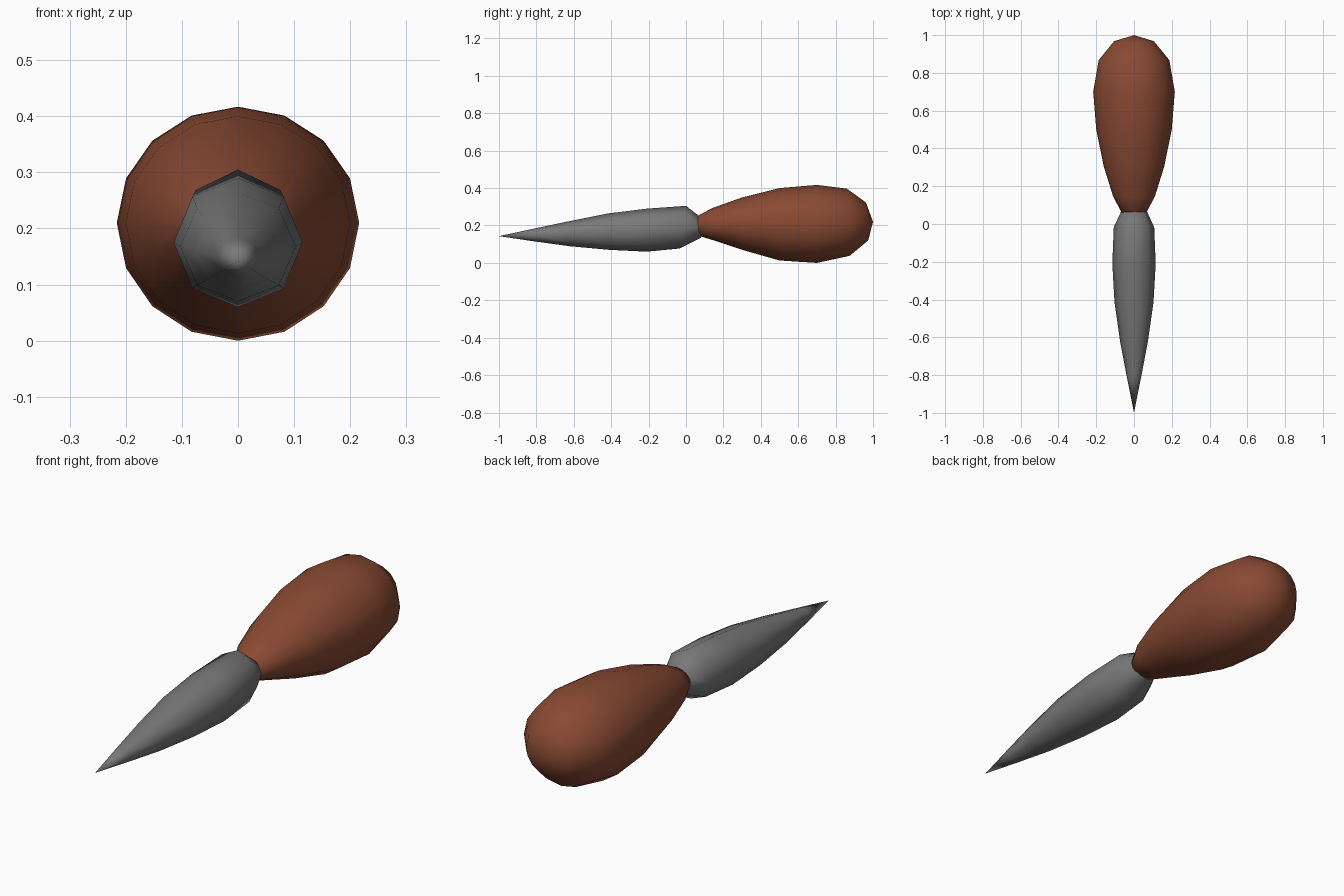
import bpy, bmesh, math

if "Cube" in bpy.data.objects:
    bpy.data.objects.remove(bpy.data.objects["Cube"])


def material(name, rgb):
    m = bpy.data.materials.new(name)
    m.diffuse_color = (*rgb, 1)
    m.use_nodes = True
    m.node_tree.nodes["Principled BSDF"].inputs["Base Color"].default_value = m.diffuse_color
    return m


def loft(name, sides, rings, tip, mat, angle):
    """Rings: (y at top, y at bottom, half width, z side, z top, z bottom); closes on a tip."""
    bm = bmesh.new()
    loops = []
    for yt, yb, w, zc, zt, zb in rings:
        loop = []
        for i in range(sides):
            a = 2 * math.pi * i / sides
            s = math.sin(a)
            z = zc + s * ((zt - zc) if s > 0 else (zc - zb))
            y = yb + (yt - yb) * (s + 1) / 2
            loop.append(bm.verts.new((w * math.cos(a), y, z)))
        loops.append(loop)
    for a, b in zip(loops, loops[1:]):
        for i in range(sides):
            j = (i + 1) % sides
            bm.faces.new((a[i], a[j], b[j], b[i]))
    end = bm.verts.new(tip)
    for i in range(sides):
        bm.faces.new((loops[-1][i], loops[-1][(i + 1) % sides], end))
    bm.faces.new(loops[0])
    bmesh.ops.recalc_face_normals(bm, faces=bm.faces)
    me = bpy.data.meshes.new(name)
    bm.to_mesh(me)
    bm.free()
    me.materials.append(mat)
    ob = bpy.data.objects.new(name, me)
    bpy.context.collection.objects.link(ob)
    bpy.ops.object.select_all(action='DESELECT')
    ob.select_set(True)
    bpy.context.view_layer.objects.active = ob
    bpy.ops.object.shade_smooth_by_angle(angle=math.radians(angle))
    return ob


steel = material("grey steel", (0.19, 0.19, 0.19))
wood = material("red brown wood", (0.25, 0.068, 0.033))

# Bulbous handle, narrow neck to rounded butt
loft("handle", 16, [
    (0.055, 0.055, 0.045, 0.20, 0.24, 0.16),
    (0.065, 0.06, 0.067, 0.20, 0.253, 0.147),
    (0.14, 0.16, 0.112, 0.205, 0.293, 0.117),
    (0.30, 0.31, 0.160, 0.208, 0.35, 0.067),
    (0.50, 0.50, 0.200, 0.21, 0.40, 0.013),
    (0.70, 0.70, 0.216, 0.21, 0.417, 0.0),
    (0.86, 0.875, 0.187, 0.215, 0.397, 0.038),
    (0.962, 0.974, 0.105, 0.22, 0.323, 0.12),
], (0, 1.0, 0.22), wood, 60)

# Eight-sided pointed blade
loft("blade", 8, [
    (0.08, 0.08, 0.062, 0.195, 0.243, 0.135),
    (0.0, -0.035, 0.107, 0.18, 0.305, 0.077),
    (-0.21, -0.21, 0.115, 0.175, 0.290, 0.06),
    (-0.42, -0.41, 0.103, 0.168, 0.264, 0.07),
    (-0.62, -0.62, 0.074, 0.160, 0.224, 0.089),
    (-0.81, -0.81, 0.038, 0.151, 0.184, 0.115),
], (0, -1.0, 0.143), steel, 60)
